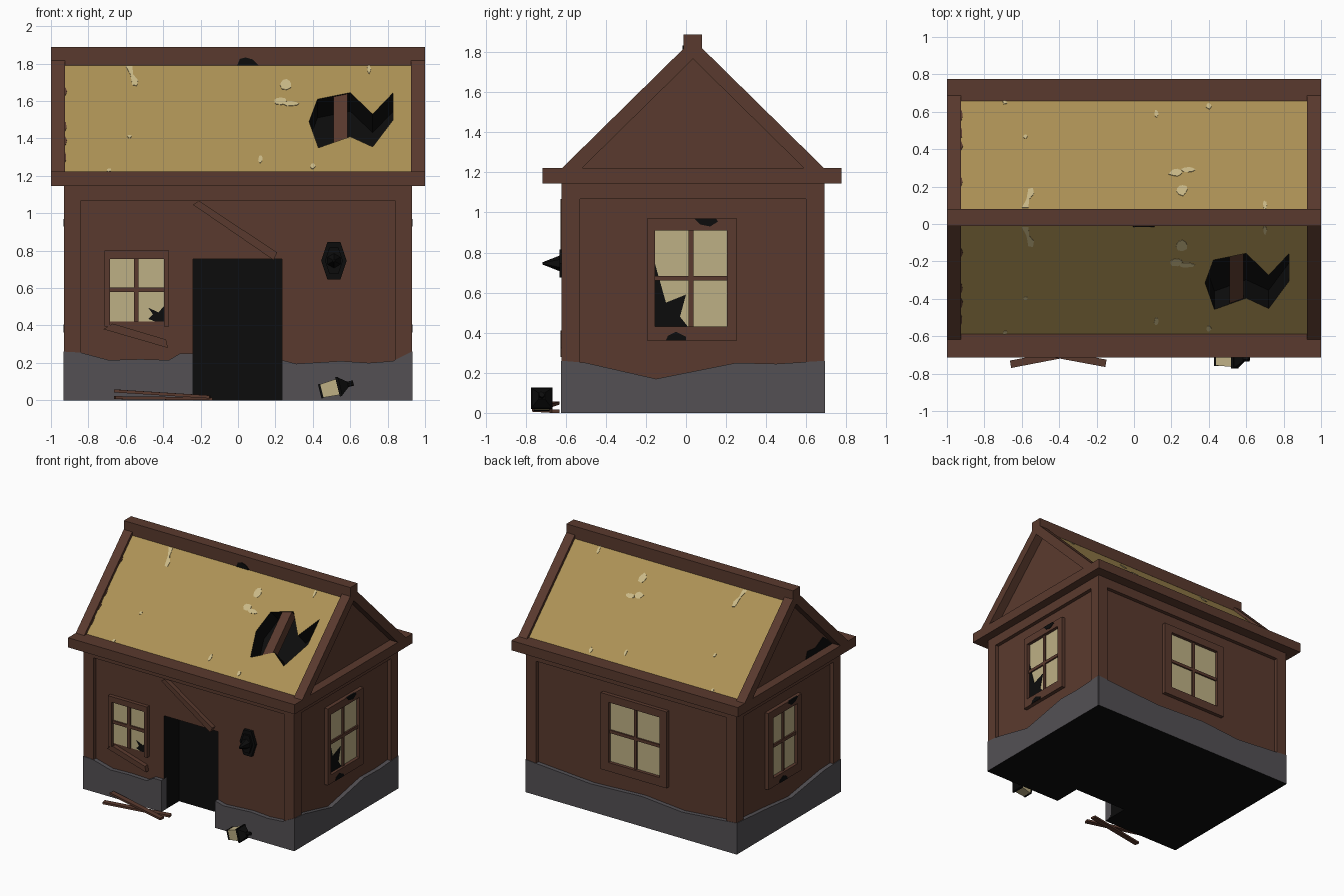
import bpy, bmesh, math, random
from mathutils import Vector, Matrix

if "Cube" in bpy.data.objects:
    bpy.data.objects.remove(bpy.data.objects["Cube"])

random.seed(4)


def mat(name, rgb):
    m = bpy.data.materials.new(name)
    lin = [((c / 255 + 0.055) / 1.055) ** 2.4 for c in rgb]
    m.diffuse_color = (*lin, 1)
    m.use_nodes = True
    m.node_tree.nodes["Principled BSDF"].inputs["Base Color"].default_value = m.diffuse_color
    return m


WOOD = mat("dark wood", (90, 58, 46))
STRAW = mat("straw roof", (174, 147, 86))
PALE = mat("pale straw", (203, 186, 136))
STONE = mat("grey stone", (83, 80, 84))
GLASS = mat("dusty glass", (190, 176, 133))
BLACK = mat("black", (12, 12, 12))

# Roof slope: straw surface falls from the ridge line to the eaves
MID, EAVE, APEX, K = 0.035, 1.22, 1.834, 0.983
N = Vector((1, 1 / K)).normalized() if K else None


def slope(sign):
    nrm = Vector((0, sign * K, 1)).normalized()
    return lambda u, v, d: Vector((u, MID + sign * (APEX - v) / K, v)) + nrm * d


# Frames turn (across, up, outward distance) into world space
FRONT = lambda u, v, d: Vector((u, -d, v))
BACK = lambda u, v, d: Vector((u, d, v))
RIGHT = lambda u, v, d: Vector((d, u, v))
LEFT = lambda u, v, d: Vector((-d, u, v))
ROOF_F, ROOF_B = slope(-1), slope(1)


def prism(name, pts, frame, d0, d1, *mats, rule=None):
    bm = bmesh.new()
    a = [bm.verts.new(frame(u, v, d0)) for u, v in pts]
    b = [bm.verts.new(frame(u, v, d1)) for u, v in pts]
    bm.faces.new(a)
    bm.faces.new(b)
    for i in range(len(a)):
        j = (i + 1) % len(a)
        bm.faces.new((a[i], a[j], b[j], b[i]))
    bmesh.ops.recalc_face_normals(bm, faces=bm.faces)
    bm.normal_update()
    if rule:
        for f in bm.faces:
            f.material_index = rule(f.normal)
    me = bpy.data.meshes.new(name)
    bm.to_mesh(me)
    bm.free()
    for m in mats:
        me.materials.append(m)
    ob = bpy.data.objects.new(name, me)
    bpy.context.collection.objects.link(ob)
    return ob


def rect(u0, u1, v0, v1):
    return [(u0, v0), (u1, v0), (u1, v1), (u0, v1)]


def box(name, x, y, z, *mats, rule=None):
    return prism(name, rect(*x, *z), BACK, *y, *mats, rule=rule)


def cut(ob, cutter):
    mod = ob.modifiers.new("cut", 'BOOLEAN')
    mod.operation, mod.solver, mod.object = 'DIFFERENCE', 'EXACT', cutter
    dg = bpy.context.evaluated_depsgraph_get()
    me = bpy.data.meshes.new_from_object(ob.evaluated_get(dg))
    ob.modifiers.clear()
    ob.data = me
    bpy.data.objects.remove(cutter)


def blob(cu, cv, ru, rv, n=9):
    out = []
    for i in range(n):
        a, r = 2 * math.pi * i / n, random.uniform(0.75, 1.1)
        out.append((cu + ru * r * math.cos(a), cv + rv * r * math.sin(a)))
    return out


# Wall core with a dark doorway and dark underside
under = lambda n: 1 if n.z < -0.5 else 0
core = box("wall_core", (-0.9, 0.9), (-0.59, 0.66), (0, 1.16), WOOD, BLACK, rule=under)
cut(core, box("door_cutter", (-0.24, 0.235), (-0.8, -0.4), (-0.1, 0.755),
              WOOD, BLACK, rule=lambda n: 1))

# Corner posts and top rails
for sx in (-1, 1):
    for name, y in (("front_post", (-0.62, -0.53)), ("back_post", (0.6, 0.69))):
        box(name, sorted((sx * 0.84, sx * 0.93)), y, (0.2, 1.15), WOOD)
    box("side_rail", sorted((sx * 0.88, sx * 0.93)), (-0.62, 0.69), (1.067, 1.15), WOOD)
box("front_rail", (-0.93, 0.93), (-0.62, -0.56), (1.067, 1.15), WOOD)
box("back_rail", (-0.93, 0.93), (0.63, 0.69), (1.067, 1.15), WOOD)

# Stone footing with an uneven top edge
def footing(name, top, frame, d):
    pts = [(top[0][0], 0)] + top + [(top[-1][0], 0)]
    prism(name, pts, frame, d - 0.06, d + 0.004, STONE, BLACK, rule=under)

footing("front_stone_left", [(-0.93, 0.26), (-0.84, 0.255), (-0.69, 0.215), (-0.52, 0.22),
        (-0.37, 0.215), (-0.31, 0.25), (-0.24, 0.25)], FRONT, 0.62)
footing("front_stone_right", [(0.235, 0.215), (0.31, 0.195), (0.55, 0.21), (0.7, 0.2),
        (0.83, 0.21), (0.93, 0.26)], FRONT, 0.62)
footing("right_stone", [(-0.62, 0.26), (-0.5, 0.25), (-0.15, 0.17), (0.25, 0.25),
        (0.45, 0.245), (0.69, 0.26)], RIGHT, 0.93)
footing("left_stone", [(-0.62, 0.26), (-0.4, 0.25), (0.0, 0.19), (0.3, 0.22), (0.69, 0.25)], LEFT, 0.93)
footing("back_stone", [(-0.93, 0.25), (-0.45, 0.21), (-0.1, 0.24), (0.35, 0.22), (0.93, 0.26)], BACK, 0.69)

# Eave slab, straw roof, ridge and gable rakes
box("eave_beam", (-1, 1), (-0.715, 0.775), (1.145, 1.222), WOOD)
hw = (APEX - EAVE) / K
roof = prism("roof", [(MID - hw, EAVE), (MID + hw, EAVE), (MID, APEX)], RIGHT, -0.93, 0.93,
             WOOD, BLACK, STRAW, rule=lambda n: 2 if n.z > 0.1 else 0)
hole = [(0.38, 1.49), (0.425, 1.61), (0.6, 1.645), (0.72, 1.53), (0.83, 1.645),
        (0.83, 1.5), (0.72, 1.355), (0.6, 1.41), (0.43, 1.35)]
cut(roof, prism("hole_cutter", hole, ROOF_F, -0.14, 0.05, WOOD, BLACK, STRAW, rule=lambda n: 1))
prism("exposed_rafter", rect(0.51, 0.585, 1.32, 1.67), ROOF_F, -0.08, -0.006, WOOD)
box("ridge_beam", (-1, 1), (-0.012, 0.08), (1.79, 1.888), WOOD)
for frame in (LEFT, RIGHT):
    for s in (-1, 1):
        prism("gable_rake", [(MID + s * 0.655, 1.22), (MID + s * 0.555, 1.22), (MID, 1.766),
              (MID, 1.864)], frame, 0.925, 1.0, WOOD)

# Pale worn patches on both roof slopes
spots = [(0.255, 1.69, 0.035, 0.03), (0.225, 1.6, 0.04, 0.02), (0.285, 1.585, 0.04, 0.014),
         (0.12, 1.29, 0.012, 0.022), (0.4, 1.25, 0.014, 0.015), (-0.58, 1.41, 0.012, 0.01),
         (0.7, 1.77, 0.01, 0.025), (-0.69, 1.23, 0.012, 0.01)]
drip = [(-0.6, 1.785), (-0.565, 1.785), (-0.56, 1.74), (-0.535, 1.71), (-0.54, 1.68),
        (-0.565, 1.685), (-0.575, 1.74)]
for frame in (ROOF_F, ROOF_B):
    for s in spots:
        prism("pale_patch", blob(*s), frame, -0.003, 0.003, PALE)
    prism("pale_drip", drip, frame, -0.003, 0.003, PALE)
    for z in (1.3, 1.39, 1.46, 1.65):
        prism("rake_splinter", blob(-0.93, z, 0.014, 0.03, 7), frame, -0.003, 0.004, WOOD)

# Dark damage on ridge and left gable
prism("ridge_chip", [(-0.005, 1.79), (0.01, 1.825), (0.04, 1.833), (0.08, 1.822), (0.11, 1.79)],
      FRONT, 0.005, 0.017, BLACK)
prism("gable_hole", [(-0.18, 1.224), (-0.2, 1.28), (-0.3, 1.27), (-0.4, 1.32), (-0.44, 1.29),
      (-0.51, 1.224)], LEFT, 0.925, 0.934, BLACK)

# Windows: glass, surround boards, glazing bars and broken panes
def window(name, frame, d, g, o, bar, shard=None, bottom=True):
    prism(name + "_glass", rect(*g), frame, d - 0.01, d + 0.004, GLASS)
    boards = [rect(o[0], g[0], o[2], o[3]), rect(g[1], o[1], o[2], o[3]), rect(g[0], g[1], g[3], o[3])]
    if bottom:
        boards.append(rect(g[0], g[1], o[2], g[2]))
    for b in boards:
        prism(name + "_surround", b, frame, d - 0.01, d + 0.03, WOOD)
    prism(name + "_bar_up", rect(bar[0] - 0.012, bar[0] + 0.012, g[2], g[3]), frame, d - 0.01, d + 0.016, WOOD)
    prism(name + "_bar_across", rect(g[0], g[1], bar[1] - 0.012, bar[1] + 0.012), frame, d - 0.01, d + 0.016, WOOD)
    if shard:
        prism(name + "_broken_pane", shard, frame, d - 0.01, d + 0.008, BLACK)

window("front_window", FRONT, 0.59, (-0.685, -0.395, 0.42, 0.755), (-0.715, -0.37, 0.395, 0.8),
       (-0.543, 0.592), [(-0.395, 0.42), (-0.395, 0.505), (-0.425, 0.47), (-0.48, 0.495),
       (-0.455, 0.46), (-0.48, 0.435), (-0.44, 0.42)], False)
prism("loose_sill", [(-0.72, 0.38), (-0.67, 0.41), (-0.385, 0.325), (-0.375, 0.28)], FRONT, 0.58, 0.625, WOOD)
window("right_window", RIGHT, 0.9, (-0.155, 0.205, 0.43, 0.91), (-0.195, 0.255, 0.36, 0.97),
       (0.025, 0.672), [(-0.155, 0.43), (-0.155, 0.745), (-0.1, 0.55), (0.0, 0.59), (-0.03, 0.48), (0.01, 0.43)])
window("left_window", LEFT, 0.9, (-0.08, 0.225, 0.43, 0.91), (-0.13, 0.29, 0.36, 0.97), (0.075, 0.672))
window("back_window", BACK, 0.66, (-0.25, 0.2, 0.43, 0.91), (-0.31, 0.27, 0.36, 0.97), (-0.025, 0.672))
for frame, c in ((RIGHT, 0.1), (LEFT, -0.02)):
    prism("surround_chip_top", [(c - 0.06, 0.97), (c - 0.03, 0.94), (c + 0.02, 0.93), (c + 0.06, 0.955),
          (c + 0.05, 0.97)], frame, 0.92, 0.934, BLACK)
for frame, c in ((RIGHT, -0.05), (LEFT, 0.1)):
    prism("surround_chip_bottom", [(c - 0.05, 0.362), (c - 0.04, 0.385), (c, 0.405), (c + 0.05, 0.38),
          (c + 0.05, 0.362)], frame, 0.92, 0.934, BLACK)

# Broken lintel leaning above the doorway
prism("fallen_lintel", [(-0.24, 1.045), (-0.21, 1.067), (0.21, 0.79), (0.19, 0.75)], FRONT, 0.58, 0.625, WOOD)


def cone(name, r1, r2, h, n, m, matrix):
    bm = bmesh.new()
    bmesh.ops.create_cone(bm, cap_ends=True, segments=n, radius1=r1, radius2=r2, depth=h, matrix=matrix)
    me = bpy.data.meshes.new(name)
    bm.to_mesh(me)
    bm.free()
    me.materials.append(m)
    bpy.context.collection.objects.link(bpy.data.objects.new(name, me))


# Wall bracket: long hexagon plate with a spike
def hexa(s):
    return [(0.513 + s * u, 0.746 + s * v) for u, v in
            ((-0.035, 0.1), (0.035, 0.1), (0.068, 0), (0.035, -0.1), (-0.035, -0.1), (-0.068, 0))]

prism("bracket_plate", hexa(1), FRONT, 0.58, 0.615, BLACK)
prism("bracket_boss", hexa(0.7), FRONT, 0.6, 0.63, BLACK)
cone("bracket_spike", 0.045, 0.006, 0.1, 6, BLACK,
     Matrix.Translation((0.513, -0.665, 0.746)) @ Matrix.Rotation(math.pi / 2, 4, 'X'))

# Fallen lantern lying on its side, axis along its local z
base = Matrix.Translation((0.495, -0.72, 0.062)) @ Matrix.Rotation(math.radians(76), 4, 'Y') \
    @ Matrix.Rotation(math.pi / 4, 4, 'Z')
up = lambda z: base @ Matrix.Translation((0, 0, z))
cone("lantern_glass", 0.052, 0.062, 0.09, 4, GLASS, up(-0.005))
cone("lantern_foot", 0.055, 0.055, 0.012, 4, BLACK, up(-0.054))
cone("lantern_rim", 0.075, 0.075, 0.014, 4, BLACK, up(0.045))
cone("lantern_cap", 0.072, 0.022, 0.045, 4, BLACK, up(0.072))
cone("lantern_knob", 0.015, 0.015, 0.035, 6, BLACK, up(0.108))

# Two crossed boards on the ground
for a, b in (((-0.66, -0.75, 0.014), (-0.14, -0.65, 0.008)), ((-0.66, -0.65, 0.05), (-0.15, -0.745, 0.018))):
    a, b = Vector(a), Vector(b)
    side = (b - a).cross(Vector((0, 0, 1))).normalized()
    along = lambda u, v, d, a=a, b=b, side=side: a.lerp(b, u) + side * d + Vector((0, 0, v))
    prism("fallen_board", rect(0, 1, -0.008, 0.008), along, -0.02, 0.02, WOOD)
